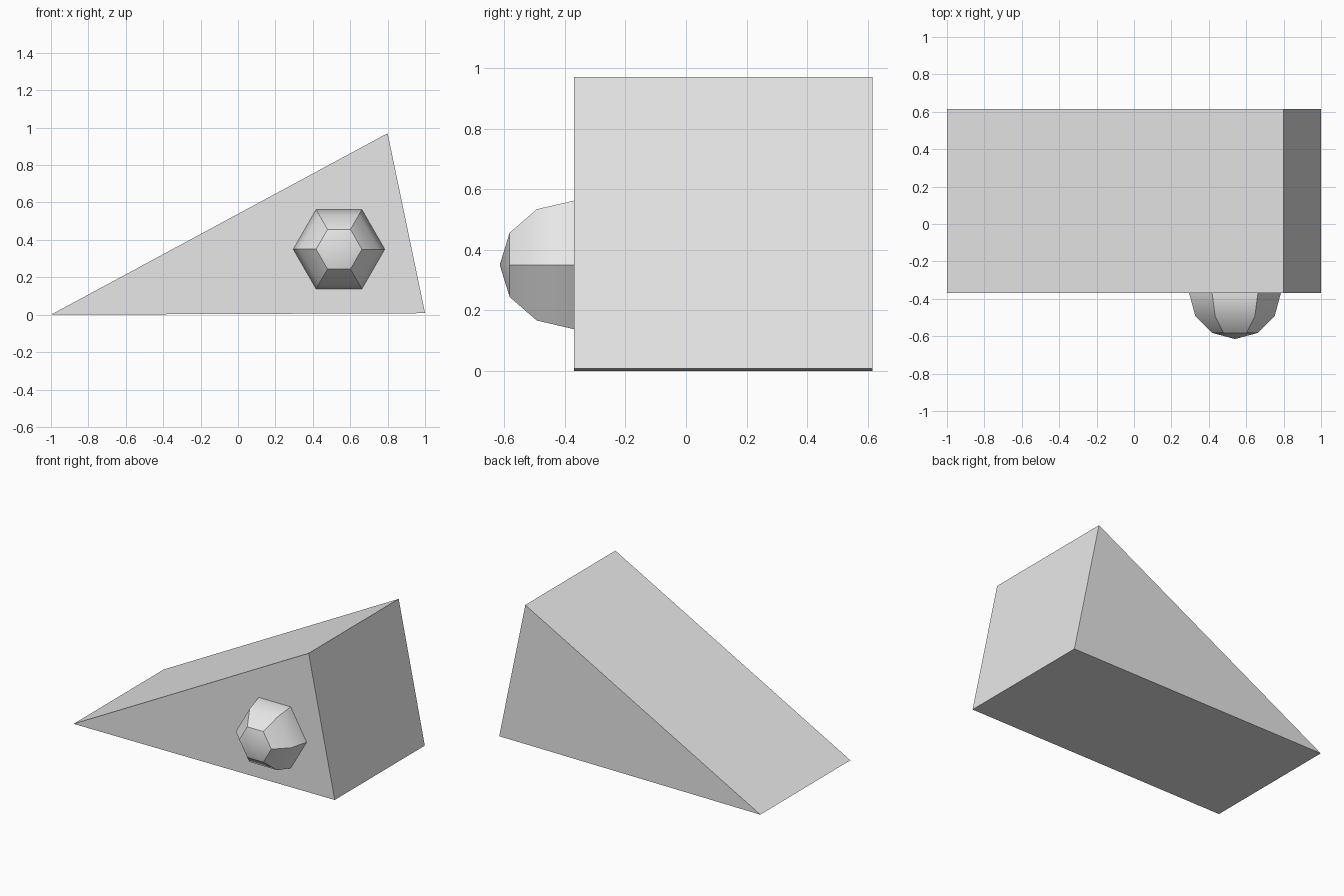
import bpy
import bmesh
import math

cube = bpy.data.objects.get("Cube")
if cube:
    bpy.data.objects.remove(cube, do_unlink=True)

# Single plain colour
grey = bpy.data.materials.new("light_grey")
grey.use_nodes = True
colour = (0.8, 0.8, 0.8, 1.0)
grey.diffuse_color = colour
grey.node_tree.nodes["Principled BSDF"].inputs["Base Color"].default_value = colour

# Wedge body: triangular profile extruded front to back
FRONT, BACK = -0.37, 0.615
profile = [(-1.0, 0.0), (1.0, 0.008), (0.8, 0.97)]
bm = bmesh.new()
face = bm.faces.new([bm.verts.new((x, FRONT, z)) for x, z in profile])
extruded = bmesh.ops.extrude_face_region(bm, geom=[face])["geom"]
moved = [v for v in extruded if isinstance(v, bmesh.types.BMVert)]
bmesh.ops.translate(bm, verts=moved, vec=(0, BACK - FRONT, 0))
bmesh.ops.recalc_face_normals(bm, faces=bm.faces)
mesh = bpy.data.meshes.new("wedge_body")
bm.to_mesh(mesh)
bm.free()
mesh.materials.append(grey)
wedge = bpy.data.objects.new("wedge_body", mesh)
bpy.context.collection.objects.link(wedge)

# Faceted knob: six-sided sphere half sunk into the front, pole facing forward
bpy.ops.mesh.primitive_uv_sphere_add(
    segments=6, ring_count=6, radius=0.245,
    location=(0.54, FRONT, 0.35), rotation=(math.radians(90), 0, 0))
knob = bpy.context.object
knob.name = "front_knob"
# Turn the sides so that two corners point left and right
corner = max(knob.data.vertices, key=lambda v: v.co.xy.length).co
knob.rotation_euler.y = math.atan2(corner.y, corner.x) % math.radians(60)
knob.data.materials.append(grey)
bpy.ops.object.shade_smooth_by_angle(angle=math.radians(30))
